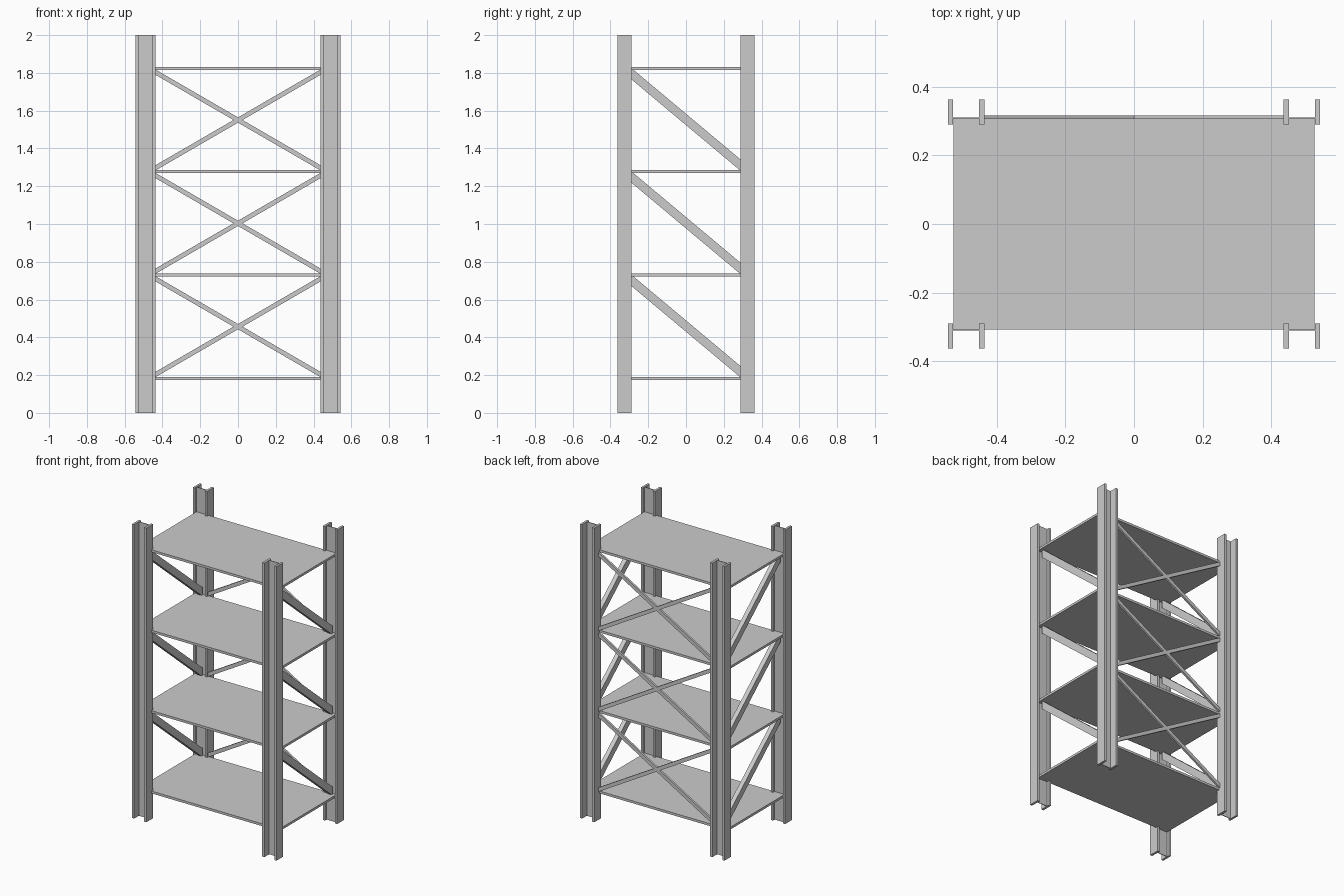
import bpy, math

if "Cube" in bpy.data.objects:
    bpy.data.objects.remove(bpy.data.objects["Cube"])

def box(name, size, loc, rot=(0, 0, 0)):
    """Box of the given full size, centred on loc."""
    bpy.ops.mesh.primitive_cube_add(size=1, location=loc, rotation=rot)
    ob = bpy.context.object
    ob.name = name
    ob.scale = size
    return ob

# extruded outline: points in one plane, pushed along the remaining axis
def prism(name, pts, axis, pos, depth):
    n = len(pts)
    verts = []
    for d in (pos - depth / 2, pos + depth / 2):
        for a, z in pts:
            verts.append((d, a, z) if axis == 'X' else (a, d, z))
    faces = [tuple(range(n))[::-1], tuple(range(n, 2 * n))]
    faces += [(i, (i + 1) % n, n + (i + 1) % n, n + i) for i in range(n)]
    if axis == 'Y':
        faces = [f[::-1] for f in faces]
    me = bpy.data.meshes.new(name)
    me.from_pydata(verts, [], faces)
    ob = bpy.data.objects.new(name, me)
    bpy.context.collection.objects.link(ob)
    return ob

# four H-section posts: two flanges joined by a thin web
for sx in (-1, 1):
    for sy in (-1, 1):
        box("post_outer_flange", (0.015, 0.073, 2), (sx * 0.5355, sy * 0.326, 1))
        box("post_inner_flange", (0.016, 0.073, 2), (sx * 0.444, sy * 0.326, 1))
        box("post_web", (0.078, 0.004, 2), (sx * 0.49, sy * 0.309, 1))

# four shelves
levels = [0.183 + 0.547 * i for i in range(4)]
for z in levels:
    box("shelf", (1.054, 0.614, 0.016), (0, 0, z))

for z in levels[:3]:
    # back cross braces
    mid = z + 0.2735
    lo, hi, t = mid - 0.255, mid + 0.255, 0.014
    for s in (-1, 1):
        prism("back_cross_brace",
              [(-0.44 * s, lo - t), (0.44 * s, hi - t), (0.44 * s, hi + t), (-0.44 * s, lo + t)][::s],
              'Y', 0.309, 0.014)
    # side diagonal braces, high at the front
    for sx in (-1, 1):
        prism("side_brace",
              [(-0.295, mid + 0.22), (0.295, mid - 0.274), (0.295, mid - 0.214), (-0.295, mid + 0.28)],
              'X', sx * 0.489, 0.03)
